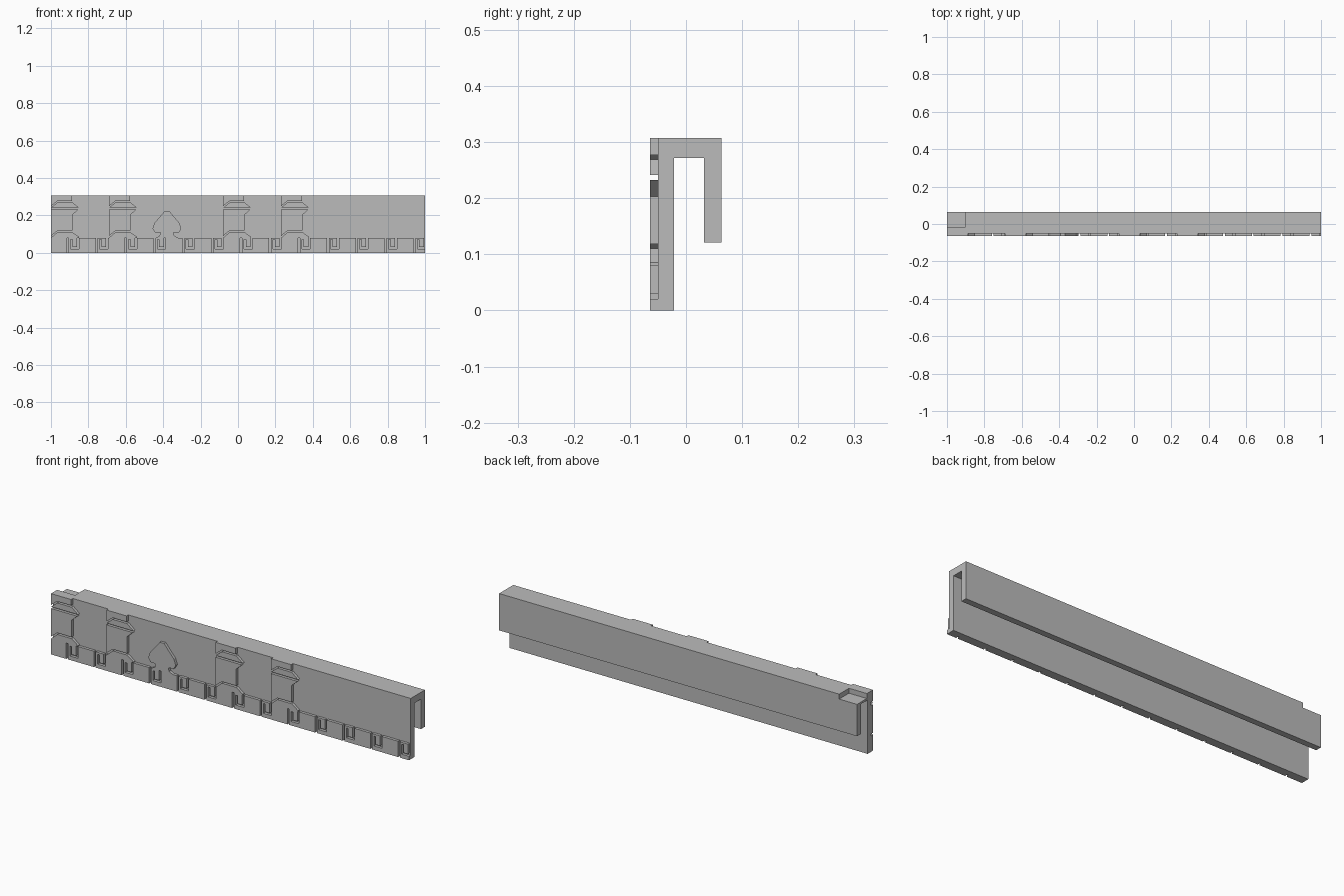
import bpy
import bmesh
from mathutils import Vector

cube = bpy.data.objects.get("Cube")
if cube:
    bpy.data.objects.remove(cube)

grey = bpy.data.materials.new("stone_grey")
grey.use_nodes = True
grey.diffuse_color = (0.5, 0.5, 0.5, 1)
grey.node_tree.nodes["Principled BSDF"].inputs["Base Color"].default_value = (0.5, 0.5, 0.5, 1)

FRONT, WALL = -0.064, -0.05
HEIGHT, BAND = 0.307, 0.08


def make(name, prisms):
    """Each prism is a list of 3D outline points and an extrusion vector."""
    bm = bmesh.new()
    for outline, push in prisms:
        face = bm.faces.new([bm.verts.new(p) for p in outline])
        ext = bmesh.ops.extrude_face_region(bm, geom=[face], use_keep_orig=True)
        moved = [v for v in ext["geom"] if isinstance(v, bmesh.types.BMVert)]
        bmesh.ops.translate(bm, verts=moved, vec=Vector(push))
    bmesh.ops.recalc_face_normals(bm, faces=bm.faces)
    mesh = bpy.data.meshes.new(name)
    bm.to_mesh(mesh)
    bm.free()
    mesh.materials.append(grey)
    obj = bpy.data.objects.new(name, mesh)
    bpy.context.collection.objects.link(obj)


def relief(points, x=0):
    return [(x + px, FRONT, pz) for px, pz in points], (0, WALL - FRONT, 0)


def plate(x0, x1, z0, z1):
    x0, x1 = min(x0, 1), min(x1, 1)
    return relief([(x0, z0), (x1, z0), (x1, z1), (x0, z1)])


def along_x(points, x0, x1):
    return [(x0, y, z) for y, z in points], (x1 - x0, 0, 0)


# Hook-shaped body, with the top lowered at one end
hook = [(WALL, 0), (-0.021, 0), (-0.021, 0.272), (0.032, 0.272), (0.032, 0.121), (0.063, 0.121)]
make("hook_body", [along_x(hook + [(0.063, HEIGHT), (WALL, HEIGHT)], -0.9, 1)])
step = [(0.063, 0.282), (-0.015, 0.282), (-0.015, HEIGHT), (WALL, HEIGHT)]
make("notched_end", [along_x(hook + step, -1, -0.9)])

# Raised half columns: crown, capital, shaft and foot, split by thin grooves
column = [
    [(0, 0.25), (0.035, 0.277), (0.112, 0.277), (0.112, HEIGHT), (0, HEIGHT)],
    [(0, 0.241), (0.15, 0.241), (0.115, 0.269), (0.035, 0.269)],
    [(0, 0.09), (0.035, 0.118), (0.115, 0.118), (0.115, 0.203), (0.147, 0.232), (0, 0.232)],
    [(0, BAND), (0.15, BAND), (0.15, 0.085), (0.115, 0.11), (0.035, 0.11)],
]
for i, x in enumerate((-1, -0.69, -0.08, 0.23)):
    make(f"column_{i + 1}", [relief(part, x) for part in column])

# Raised tree
half = [(0.06, BAND), (0.04, 0.09), (0.035, 0.108), (0.065, 0.11), (0.077, 0.13),
        (0.066, 0.16), (0.04, 0.19), (0.012, 0.224)]
make("tree", [relief(half + [(-x, z) for x, z in reversed(half)], -0.38)])

# Bottom band with upright gaps and angular hook grooves
PITCH, FIRST, COUNT = 0.1545, -0.915, 13
blocks = [plate(-1, FIRST, 0, BAND)]
for i in range(COUNT):
    x = FIRST + i * PITCH
    pieces = [
        (0.065, PITCH, 0, BAND),
        (0.01, 0.065, 0, 0.02),
        (0.01, 0.02, 0.02, BAND),
        (0.02, 0.055, 0.07, BAND),
        (0.03, 0.055, 0.03, 0.07),
    ]
    blocks += [plate(x + a, x + b, c, d) for a, b, c, d in pieces if x + a < 1]
make("bottom_band", blocks)
